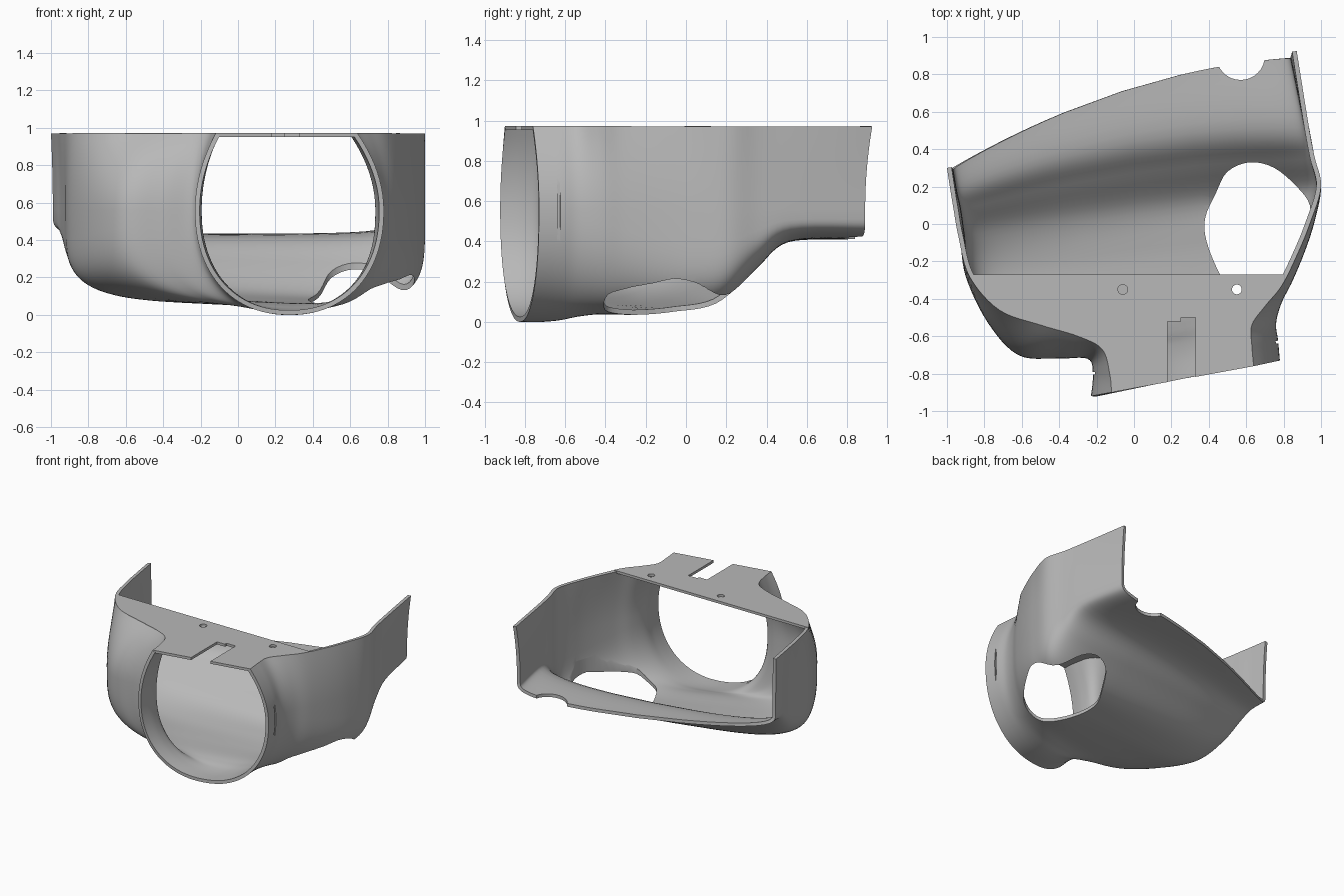
import bpy, bmesh
from math import sin, cos, pi, copysign
from mathutils import Vector, Matrix

cube = bpy.data.objects.get("Cube")
if cube:
    bpy.data.objects.remove(cube)

TOP, MID, WALL = 0.97, 0.56, 0.025

grey = bpy.data.materials.new("plain_grey")
grey.use_nodes = True
grey.diffuse_color = (0.48, 0.48, 0.48, 1)
grey.node_tree.nodes["Principled BSDF"].inputs["Base Color"].default_value = (0.48, 0.48, 0.48, 1)


def make_object(name, bm):
    mesh = bpy.data.meshes.new(name)
    bm.to_mesh(mesh)
    bm.free()
    mesh.materials.append(grey)
    obj = bpy.data.objects.new(name, mesh)
    bpy.context.collection.objects.link(obj)
    return obj


def prism(name, outline, low, high):
    bm = bmesh.new()
    base = bm.faces.new([bm.verts.new((x, y, low)) for x, y in outline])
    top = bmesh.ops.extrude_face_region(bm, geom=[base])["geom"]
    bmesh.ops.translate(bm, vec=(0, 0, high - low),
                        verts=[v for v in top if isinstance(v, bmesh.types.BMVert)])
    bmesh.ops.recalc_face_normals(bm, faces=bm.faces)
    return make_object(name, bm)


def circle(cx, cy, r, count=32):
    return [(cx + r * cos(2 * pi * k / count), cy + r * sin(2 * pi * k / count))
            for k in range(count)]


def spline(a, b, c, d, t):
    # Smooth curve from b to c through neighbouring control rows
    return [q + t / 2 * (r - p + t * (2 * p - 5 * q + 4 * r - s + t * (3 * (q - r) + s - p)))
            for p, q, r, s in zip(a, b, c, d)]


def finish(obj, cutters=()):
    # Apply cuts and modifiers, drop the cutters, smooth the result
    for cutter in cutters:
        cutter.hide_render = True
        mod = obj.modifiers.new("cut", "BOOLEAN")
        mod.operation, mod.solver, mod.object = "DIFFERENCE", "EXACT", cutter
    graph = bpy.context.evaluated_depsgraph_get()
    obj.data = bpy.data.meshes.new_from_object(obj.evaluated_get(graph))
    obj.modifiers.clear()
    for cutter in cutters:
        bpy.data.objects.remove(cutter)
    bpy.ops.object.select_all(action="DESELECT")
    obj.select_set(True)
    bpy.context.view_layer.objects.active = obj
    bpy.ops.object.shade_smooth_by_angle(angle=0.6)


# Stations front to back: left rim, left side, right side, right rim (x, y),
# then left and right floor height, corner squareness, backward bow
stations = [
    (-.12, -.90, -.23, -.92, .78, -.73, .64, -.76, 0, 0, 2.2, 0),
    (-.13, -.80, -.22, -.80, .77, -.62, .63, -.65, 0, 0, 2.2, 0),
    (-.17, -.67, -.25, -.72, .76, -.53, .63, -.54, .02, 0, 2.4, 0),
    (-.30, -.60, -.42, -.72, .79, -.42, .70, -.44, .06, .0, 2.8, 0),
    (-.50, -.54, -.62, -.70, .85, -.30, .79, -.33, .08, .01, 3.4, 0),
    (-.72, -.46, -.78, -.53, .92, -.13, .87, -.17, .085, .01, 4.2, 0),
    (-.88, -.28, -.90, -.28, .97, .03, .94, 0, .09, .03, 5, 0),
    (-.94, -.06, -.93, -.06, 1, .20, 1, .20, .16, .06, 5, .03),
    (-.965, .08, -.95, .08, .965, .36, .965, .36, .29, .25, 5, .07),
    (-.98, .17, -.97, .17, .935, .52, .935, .52, .38, .40, 5, .10),
    (-1, .30, -.99, .29, .86, .89, .87, .925, .41, .41, 5, .12),
]


def blend(i, t):
    rows = [stations[min(max(i + k, 0), len(stations) - 1)] for k in (-1, 0, 1, 2)]
    return spline(*rows, t)


def section(row, rise=10, sweep=48):
    tl, ml, mr, tr = (Vector((row[k], row[k + 1], 0)) for k in (0, 2, 4, 6))
    left_floor, right_floor, power, bow = row[8:]

    def side(mid, rim, h):
        p = mid.lerp(rim, h * h)
        p.z = MID + (TOP - MID) * h
        return p

    def belly(a):
        x = -copysign(abs(cos(a)) ** (2 / power), cos(a))
        p = ml.lerp(mr, (x + 1) / 2)
        p.y += bow * (1 - x * x)
        floor = left_floor + (right_floor - left_floor) * (x + 1) / 2
        p.z = MID - (MID - floor) * abs(sin(a)) ** (2 / power)
        return p

    return ([side(ml, tl, 1 - k / rise) for k in range(rise)]
            + [belly(pi * k / sweep) for k in range(sweep + 1)]
            + [side(mr, tr, (k + 1) / rise) for k in range(rise)])


# Shell: walls, floor and round front neck in one loft
steps = 6
rows = [section(blend(i, k / steps)) for i in range(len(stations) - 1) for k in range(steps)]
rows.append(section(stations[-1]))
bm = bmesh.new()
grid = [[bm.verts.new(p) for p in row] for row in rows]
for near, far in zip(grid, grid[1:]):
    for j in range(len(near) - 1):
        bm.faces.new((near[j], far[j], far[j + 1], near[j + 1]))
shell = make_object("shroud_shell", bm)
solid = shell.modifiers.new("thickness", "SOLIDIFY")
solid.thickness, solid.offset = WALL, -1

# Floor opening that hugs the left wall, and the rear notch
rim = [(.46, -.27), (.39, -.1), (.38, .03), (.44, .17), (.5, .28), (.62, .33), (.75, .3),
       (.87, .2), (.94, .1), (.93, -.03), (.87, -.16), (.78, -.3), (.68, -.4), (.54, -.39)]
count = len(rim)
hole = [spline(*(rim[(i + k) % count] for k in (-1, 0, 1, 2)), t / 4)
        for i in range(count) for t in range(4)]
cutters = [
    prism("floor_hole_cutter", hole, -.2, .33),
    prism("rear_notch_cutter", circle(.57, .90, .13), .2, .6),
]

# Shallow upright grooves on both sides of the neck
for x, y in ((-.225, -.80), (.775, -.63)):
    turn = Matrix.Rotation(.19, 2)
    box = [turn @ Vector((u, v)) + Vector((x, y))
           for u, v in ((-.017, -.007), (.017, -.007), (.017, .007), (-.017, .007))]
    cutters.append(prism("groove_cutter", box, .32, .9))
finish(shell, cutters)

# Top plate between the rims, ending in a straight rear edge
REAR = -.27


def clip(path):
    kept = []
    for a, b in zip(path, path[1:]):
        kept.append((a.x, a.y))
        if b.y > REAR:
            p = a.lerp(b, (REAR - a.y) / (b.y - a.y))
            return kept + [(p.x, p.y)]
    return kept


left_rim = clip([row[0] for row in rows])
right_rim = clip([row[-1] for row in rows])
plate = prism("top_plate", left_rim + right_rim[::-1], TOP - .018, TOP + .002)
finish(plate, [
    prism("plate_slot_cutter",
          [(.18, -1), (.33, -1), (.33, -.50), (.25, -.50), (.25, -.52), (.18, -.52)], .8, 1.2),
    prism("left_hole_cutter", circle(.55, -.35, .026), .8, 1.2),
    prism("right_hole_cutter", circle(-.06, -.35, .026), .8, 1.2),
])
